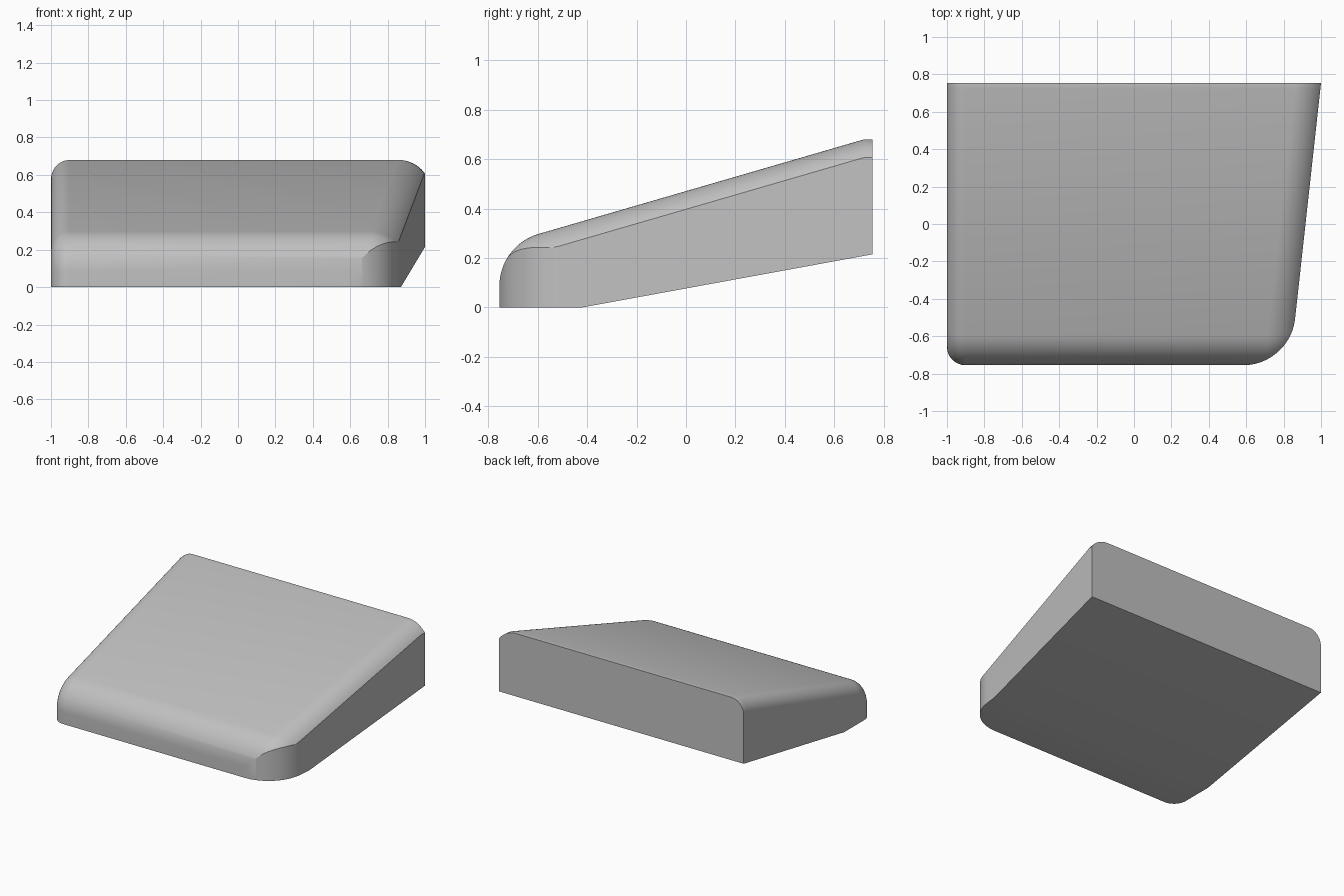
import bpy, bmesh, math

cube = bpy.data.objects.get("Cube")
if cube:
    bpy.data.objects.remove(cube, do_unlink=True)

HALF_DEPTH = 0.755
SLOPE = math.radians(16.2)     # tilt of the top face
NOSE = 0.22                    # rounding of the front top edge
NOSE_Y, NOSE_Z = -HALF_DEPTH + NOSE, 0.086
CORNER = 0.28                  # rounding of the right front corner
TAPER = 0.11                   # slant of the right side in plan


def right_edge(y):
    return 1.0 + TAPER * (y - HALF_DEPTH)


def side_profile(t):
    """Side outline (y, z) with front and top pulled inward by t."""
    r = NOSE - t
    pts = [(HALF_DEPTH, 0.215), (-0.42, 0), (-HALF_DEPTH + t, 0)]
    for i in range(17):
        a = math.pi - (math.pi / 2 - SLOPE) * i / 16
        pts.append((NOSE_Y + r * math.cos(a), NOSE_Z + r * math.sin(a)))
    top = NOSE_Z + r / math.cos(SLOPE) + math.tan(SLOPE) * (0.72 - NOSE_Y)
    return pts + [(0.72, top), (HALF_DEPTH, top)]


def fillet(r, run):
    return r - math.sqrt(max(r * r - run * run, 0))


def mesh_object(name, bm):
    bmesh.ops.recalc_face_normals(bm, faces=bm.faces)
    mesh = bpy.data.meshes.new(name)
    bm.to_mesh(mesh)
    bm.free()
    obj = bpy.data.objects.new(name, mesh)
    bpy.context.collection.objects.link(obj)
    return obj


# Wedge body: side profiles lofted from the left edge to past the right edge
bm = bmesh.new()
rings = []
for i in range(13):
    a = math.pi / 2 * i / 12
    t = 0.1 * (1 - math.sin(a))
    rings.append([bm.verts.new((-0.9 - 0.1 * math.cos(a), y, z))
                  for y, z in side_profile(t)])
for i in range(15):
    run = 0.17 * i / 14
    t = fillet(0.175, run)
    rings.append([bm.verts.new((right_edge(y) - 0.14 + run, y, z))
                  for y, z in side_profile(t)])
for a, b in zip(rings, rings[1:]):
    for j in range(len(a)):
        k = (j + 1) % len(a)
        bm.faces.new((a[j], a[k], b[k], b[j]))
bm.faces.new(rings[0])
bm.faces.new(rings[-1])
body = mesh_object("wedge_body", bm)

# Plan cutter: slanted right side and large rounded corner
turn = math.pi / 2 - math.atan(TAPER)
reach = CORNER * math.tan(turn / 2)
cx, cy = right_edge(-HALF_DEPTH) - reach, -HALF_DEPTH + CORNER
plan = [(-1.3, 1), (-1.3, -1), (cx, -1)]
for i in range(25):
    a = -math.pi / 2 + turn * i / 24
    plan.append((cx + CORNER * math.cos(a), cy + CORNER * math.sin(a)))
plan.append((right_edge(1), 1))
bm = bmesh.new()
base = bm.faces.new([bm.verts.new((x, y, -0.5)) for x, y in plan])
up = bmesh.ops.extrude_face_region(bm, geom=[base])["geom"]
bmesh.ops.translate(bm, vec=(0, 0, 2),
                    verts=[v for v in up if isinstance(v, bmesh.types.BMVert)])
cutter = mesh_object("plan_cutter", bm)

# Trim the body to the plan
trim = body.modifiers.new("Trim", "BOOLEAN")
trim.operation = "INTERSECT"
trim.solver = "EXACT"
trim.object = cutter
bpy.ops.object.select_all(action="DESELECT")
body.select_set(True)
bpy.context.view_layer.objects.active = body
bpy.ops.object.modifier_apply(modifier="Trim")
bpy.data.objects.remove(cutter, do_unlink=True)

# Plain grey finish
grey = bpy.data.materials.new("plain_grey")
grey.use_nodes = True
colour = (0.53, 0.53, 0.53, 1)
grey.diffuse_color = colour
grey.node_tree.nodes["Principled BSDF"].inputs["Base Color"].default_value = colour
body.data.materials.clear()
body.data.materials.append(grey)
bpy.ops.object.shade_smooth_by_angle(angle=math.radians(25))
